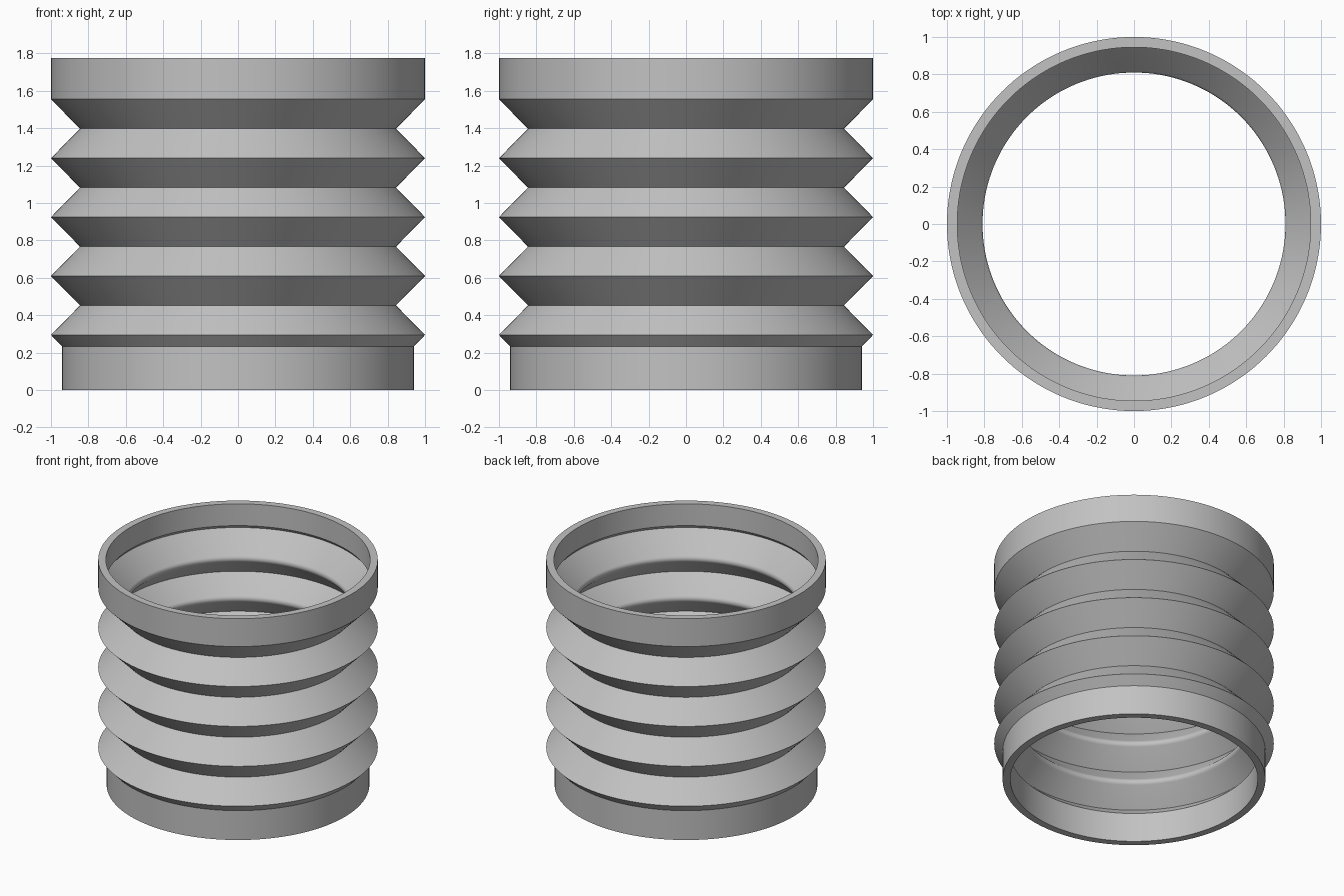
import bpy
import bmesh
import math

cube = bpy.data.objects.get("Cube")
if cube:
    bpy.data.objects.remove(cube, do_unlink=True)

SEGMENTS = 144
WALL = 0.035        # thickness of the pleats
CREST, ROOT = 1.0, 0.845
PITCH = 0.315
FIRST_CREST = 0.295
HEIGHT = 1.775
PLEATS = 4

grey = bpy.data.materials.new("rubber grey")
grey.use_nodes = True
colour = (0.54, 0.54, 0.54, 1.0)
grey.diffuse_color = colour
bsdf = grey.node_tree.nodes["Principled BSDF"]
bsdf.inputs["Base Color"].default_value = colour
bsdf.inputs["Roughness"].default_value = 0.6


def lathe(name, profile, material):
    """Revolve a closed (radius, height) profile around z."""
    bm = bmesh.new()
    verts = [bm.verts.new((r, 0, z)) for r, z in profile]
    edges = [bm.edges.new((v, verts[(i + 1) % len(verts)])) for i, v in enumerate(verts)]
    bmesh.ops.spin(bm, geom=verts + edges, cent=(0, 0, 0), axis=(0, 0, 1),
                   angle=math.tau, steps=SEGMENTS, use_merge=True)
    bmesh.ops.remove_doubles(bm, verts=bm.verts[:], dist=0.0001)
    bmesh.ops.recalc_face_normals(bm, faces=bm.faces[:])
    mesh = bpy.data.meshes.new(name)
    bm.to_mesh(mesh)
    bm.free()
    mesh.materials.append(material)
    obj = bpy.data.objects.new(name, mesh)
    bpy.context.collection.objects.link(obj)
    bpy.ops.object.select_all(action='DESELECT')
    obj.select_set(True)
    bpy.context.view_layer.objects.active = obj
    bpy.ops.object.shade_smooth_by_angle(angle=math.radians(30))
    return obj


# Outer wall, going up: lower cuff, sharp pleats, upper cuff
outer = [(0.94, 0), (0.94, 0.232)]
for i in range(PLEATS):
    z = FIRST_CREST + i * PITCH
    outer += [(CREST, z), (ROOT, z + PITCH / 2)]
outer += [(CREST, FIRST_CREST + PLEATS * PITCH), (CREST, HEIGHT)]

# Inner wall, going down: upper cuff, shallow groove, pleats with rounded roots
inner = [(0.945, HEIGHT), (0.945, 1.603), (0.962, 1.58)]
for i in reversed(range(PLEATS)):
    z = FIRST_CREST + i * PITCH
    for step in range(9):
        a = math.radians(45 - 90 * step / 8)
        inner.append((ROOT - WALL * math.cos(a), z + PITCH / 2 + WALL * math.sin(a)))
    inner.append((CREST - WALL * math.sqrt(2), z))
inner += [(0.885, 0.23), (0.885, 0)]

lathe("bellows_sleeve", outer + inner, grey)
